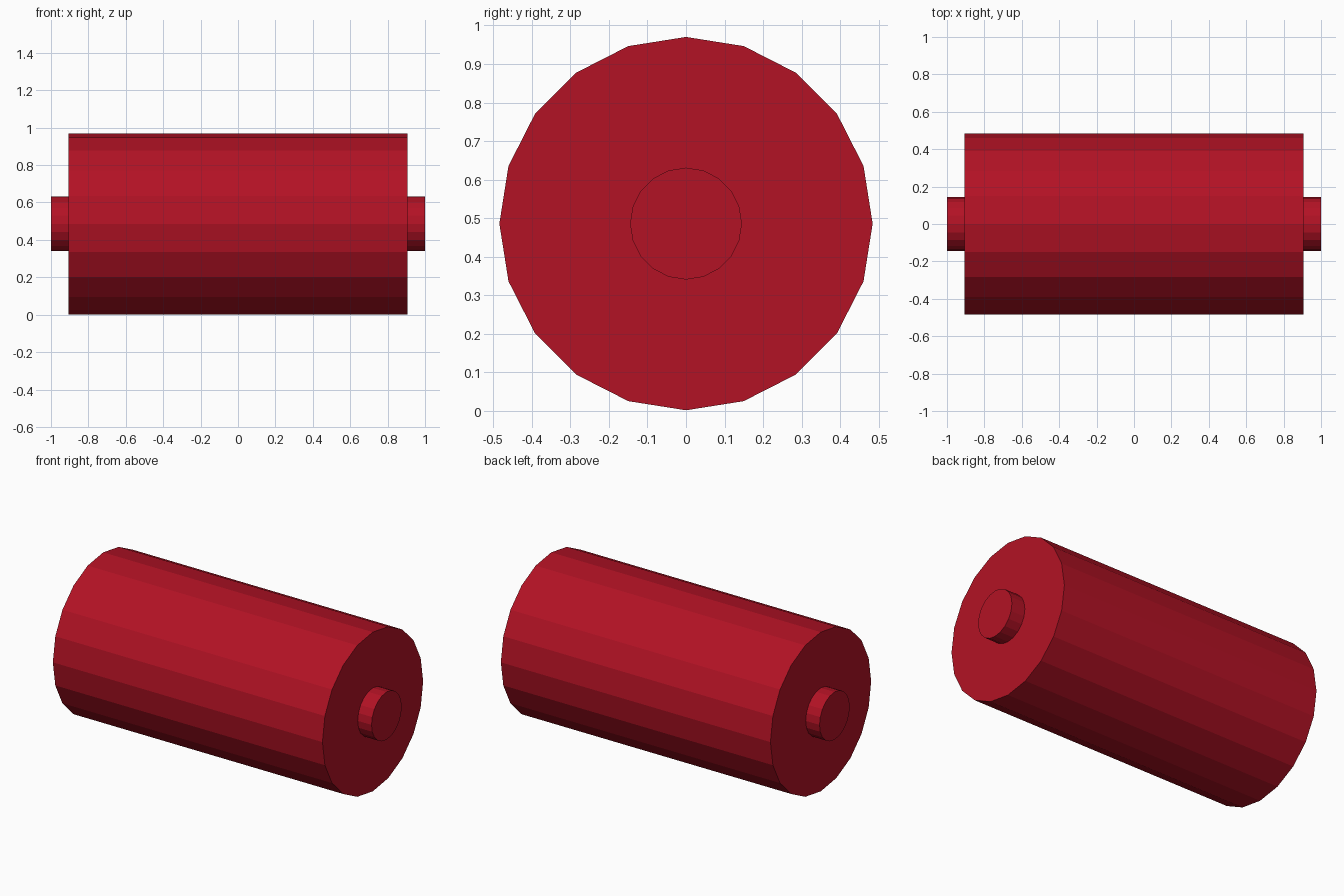
import bpy
from math import pi

if "Cube" in bpy.data.objects:
    bpy.data.objects.remove(bpy.data.objects["Cube"])

CENTRE_Z = 0.486
SIDES = 20

red = bpy.data.materials.new("red")
red.diffuse_color = (0.45, 0.006, 0.018, 1)
red.use_nodes = True
red.node_tree.nodes["Principled BSDF"].inputs["Base Color"].default_value = red.diffuse_color


def x_cylinder(name, radius, x0, x1):
    """Flat-shaded cylinder lying along x."""
    bpy.ops.mesh.primitive_cylinder_add(
        vertices=SIDES, radius=radius, depth=x1 - x0,
        location=((x0 + x1) / 2, 0, CENTRE_Z), rotation=(0, pi / 2, 0))
    obj = bpy.context.object
    obj.name = name
    obj.data.materials.append(red)
    return obj


# Main drum
x_cylinder("roller_drum", 0.484, -0.907, 0.907)

# Axle stubs at both ends
x_cylinder("axle_stub_right", 0.145, 0.907, 1.0)
x_cylinder("axle_stub_left", 0.145, -1.0, -0.907)
